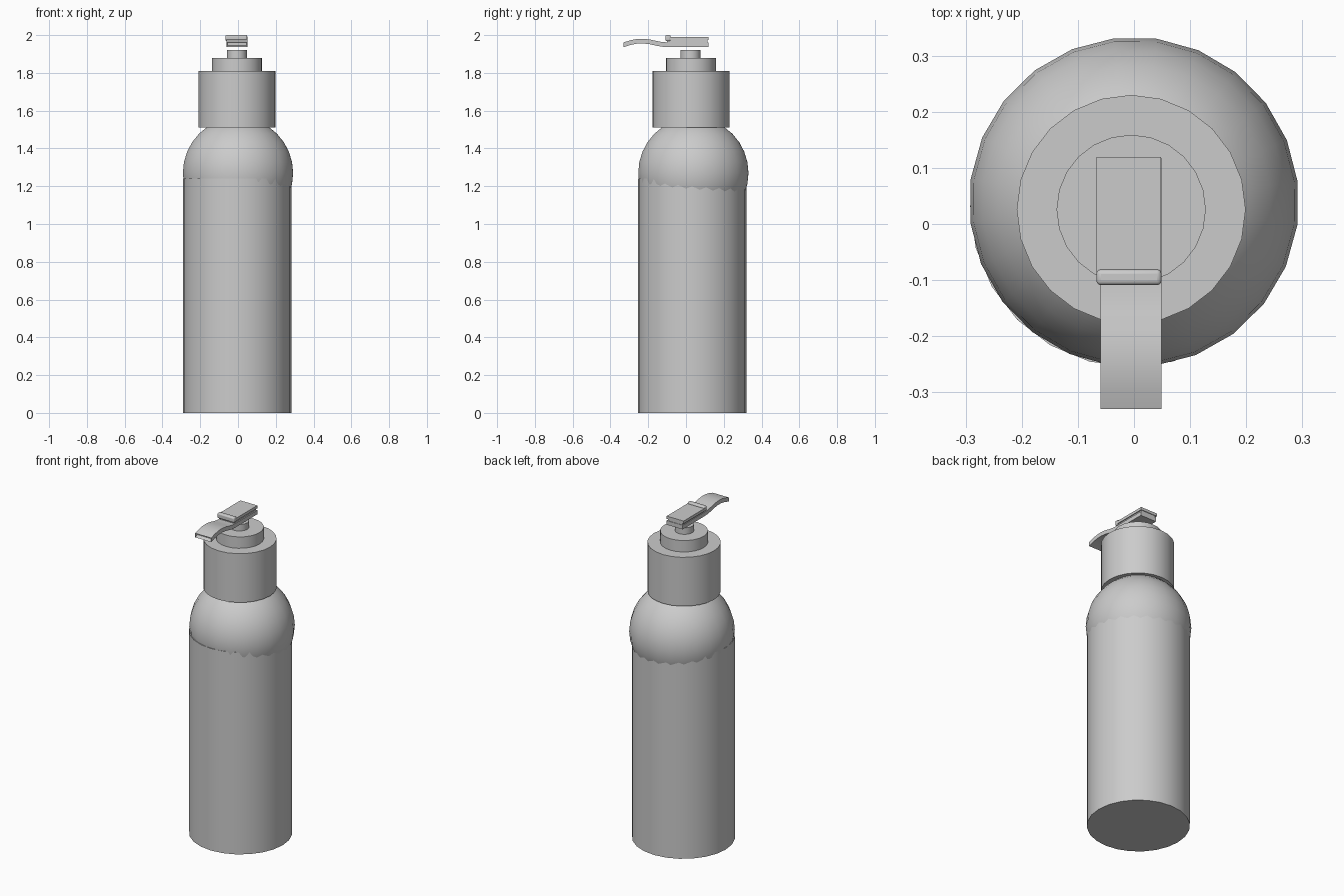
import bpy, bmesh, math

if "Cube" in bpy.data.objects:
    bpy.data.objects.remove(bpy.data.objects["Cube"], do_unlink=True)

# One plain grey plastic
grey = bpy.data.materials.new("grey_plastic")
grey.use_nodes = True
COLOR = (0.6, 0.6, 0.6, 1)
grey.diffuse_color = COLOR
grey.node_tree.nodes["Principled BSDF"].inputs["Base Color"].default_value = COLOR


def finish(name, bm, smooth=True):
    bmesh.ops.recalc_face_normals(bm, faces=bm.faces)
    me = bpy.data.meshes.new(name)
    bm.to_mesh(me)
    bm.free()
    me.materials.append(grey)
    ob = bpy.data.objects.new(name, me)
    bpy.context.collection.objects.link(ob)
    if smooth:
        bpy.ops.object.select_all(action='DESELECT')
        ob.select_set(True)
        bpy.context.view_layer.objects.active = ob
        bpy.ops.object.shade_smooth_by_angle(angle=math.radians(30))
    return ob


def cylinder(name, x, y, radius, z0, z1, sides=24, turn=0.0):
    bm = bmesh.new()
    bmesh.ops.create_cone(bm, cap_ends=True, segments=sides, radius1=radius,
                          radius2=radius, depth=z1 - z0)
    ob = finish(name, bm)
    ob.location = (x, y, (z0 + z1) / 2)
    ob.rotation_euler.z = turn
    return ob


def extrude_profile(name, points, x0, x1, tip_face=False):
    """Extrude a closed (y, z) outline along x; optionally hollow its front end."""
    bm = bmesh.new()
    face = bm.faces.new([bm.verts.new((x0, y, z)) for y, z in points])
    new = bmesh.ops.extrude_face_region(bm, geom=[face])["geom"]
    for v in new:
        if isinstance(v, bmesh.types.BMVert):
            v.co.x = x1
    bmesh.ops.recalc_face_normals(bm, faces=bm.faces)
    if tip_face:
        tip = min(bm.faces, key=lambda f: f.calc_center_median().y)
        bmesh.ops.inset_individual(bm, faces=[tip], thickness=0.005)
        bmesh.ops.translate(bm, verts=tip.verts, vec=(0, 0.02, 0.006))
    return finish(name, bm)


# Bottle: straight body with a slightly wider domed shoulder
cylinder("bottle_body", -0.005, 0.032, 0.287, 0.0, 1.24)
bm = bmesh.new()
bmesh.ops.create_uvsphere(bm, u_segments=24, v_segments=16, radius=0.294)
shoulder = finish("bottle_shoulder", bm)
shoulder.location = (0, 0.039, 1.27)
shoulder.rotation_euler.z = math.radians(7)

# Pump: collar, step and stem
cylinder("pump_collar", -0.005, 0.026, 0.204, 1.51, 1.81)
cylinder("pump_step", -0.005, 0.026, 0.133, 1.81, 1.88)
cylinder("pump_stem", -0.006, 0.023, 0.053, 1.88, 1.92)

# Spout: wavy centre line given a constant thickness, running back under the head
line = [(-0.33, 1.949), (-0.295, 1.960), (-0.26, 1.967), (-0.225, 1.968),
        (-0.19, 1.964), (-0.155, 1.956), (-0.12, 1.950), (-0.08, 1.949), (0.118, 1.949)]
half = 0.0125
outline = [(y, z - half) for y, z in line] + [(y, z + half) for y, z in reversed(line)]
extrude_profile("spout", outline, -0.060, 0.049, tip_face=True)


def box(name, x0, x1, y0, y1, z0, z1):
    return extrude_profile(name, [(y0, z0), (y1, z0), (y1, z1), (y0, z1)], x0, x1)


# Press head: recessed waist below a top slab
box("head_waist", -0.056, 0.042, -0.10, 0.115, 1.960, 1.974)
box("head_slab", -0.067, 0.048, -0.10, 0.119, 1.973, 1.990)

# Rounded finger ridge across the front of the head
ridge = box("finger_ridge", -0.067, 0.049, -0.109, -0.081, 1.968, 2.0)
bevel = ridge.modifiers.new("round", 'BEVEL')
bevel.width = 0.008
bevel.segments = 3
